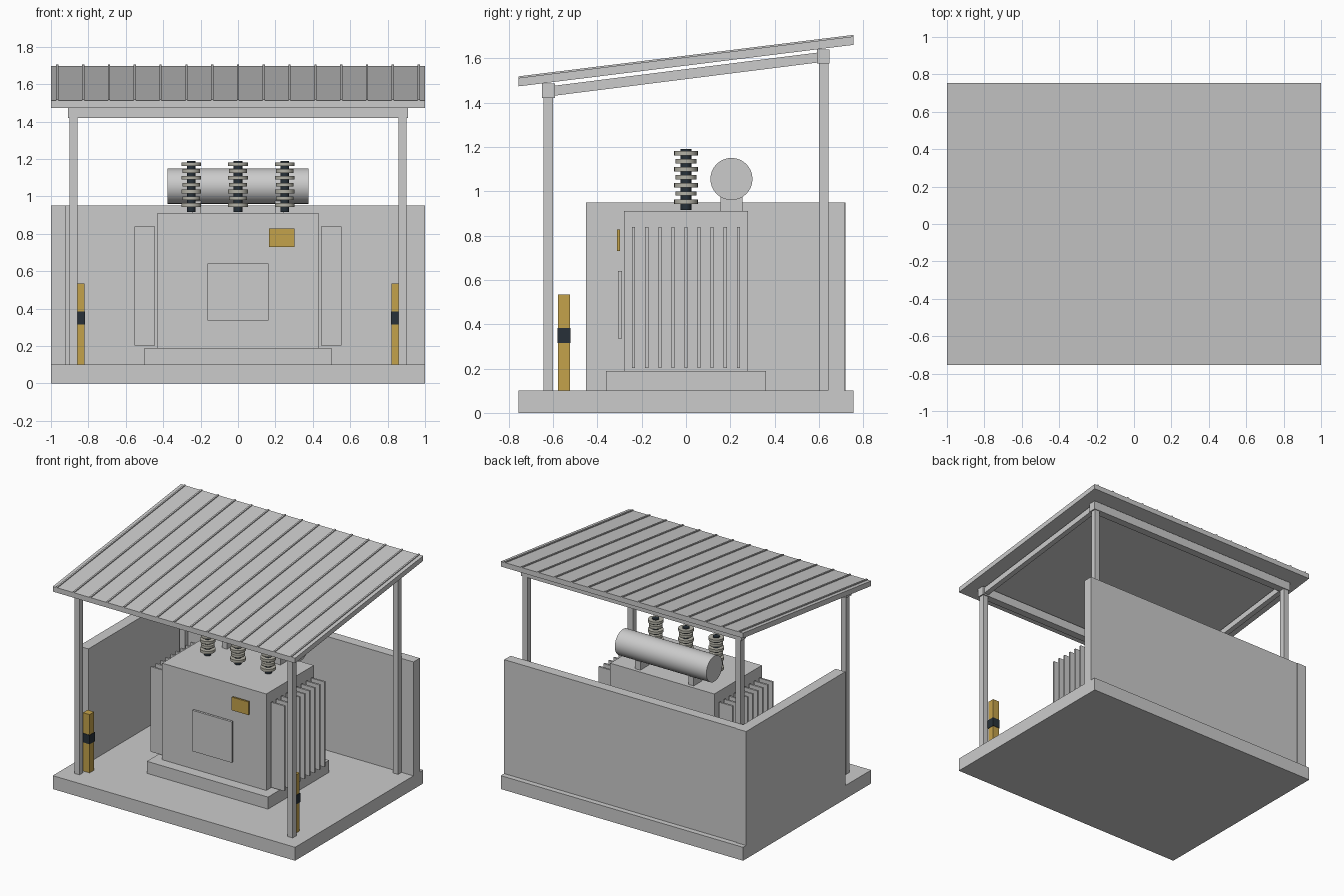
import bpy, math
from mathutils import Matrix

if "Cube" in bpy.data.objects:
    bpy.data.objects.remove(bpy.data.objects["Cube"])


def material(name, rgb):
    m = bpy.data.materials.new(name)
    m.diffuse_color = (*rgb, 1)
    m.use_nodes = True
    m.node_tree.nodes["Principled BSDF"].inputs["Base Color"].default_value = m.diffuse_color
    return m


GOLD = material("yellow_paint", (0.55, 0.36, 0.07))
DARK = material("dark_band", (0.02, 0.03, 0.04))
CERAMIC = material("ceramic", (0.45, 0.44, 0.38))


def prism(name, profile, x0, x1, mat=None):
    """Extrude a (y, z) profile from x0 to x1."""
    n = len(profile)
    verts = [(x, y, z) for x in (x0, x1) for y, z in profile]
    faces = [tuple(reversed(range(n))), tuple(range(n, 2 * n))]
    faces += [(i, (i + 1) % n, n + (i + 1) % n, n + i) for i in range(n)]
    me = bpy.data.meshes.new(name)
    me.from_pydata(verts, [], faces)
    if mat:
        me.materials.append(mat)
    ob = bpy.data.objects.new(name, me)
    bpy.context.collection.objects.link(ob)
    return ob


def box(name, x0, x1, y0, y1, z0, z1, mat=None):
    return prism(name, [(y0, z0), (y1, z0), (y1, z1), (y0, z1)], x0, x1, mat)


def cylinder(name, r, depth, loc, mat=None, axis='Z', sides=32):
    rot = (0, math.pi / 2, 0) if axis == 'X' else (0, 0, 0)
    bpy.ops.mesh.primitive_cylinder_add(vertices=sides, radius=r, depth=depth,
                                        location=loc, rotation=rot)
    ob = bpy.context.object
    ob.name = name
    if mat:
        ob.data.materials.append(mat)
    bpy.ops.object.shade_smooth_by_angle(angle=math.radians(40))
    return ob


# Ground slab and the two walls
box("base_slab", -1, 1, -0.755, 0.755, 0, 0.1)
box("back_wall", -1, 1, 0.64, 0.715, 0.1, 0.95)
box("left_wall", -1, -0.92, -0.45, 0.72, 0.1, 0.95)

# Shelter frame: posts, cross beams, sloping rafters
for sx, side in ((-1, "left"), (1, "right")):
    c = 0.88 * sx
    box(f"front_post_{side}", c - 0.021, c + 0.021, -0.642, -0.6, 0.1, 1.43)
    box(f"back_post_{side}", c - 0.021, c + 0.021, 0.6, 0.642, 0.1, 1.58)
    prism(f"rafter_{side}", [(-0.6, 1.43), (0.6, 1.581), (0.6, 1.626), (-0.6, 1.475)],
          c - 0.02, c + 0.02)
box("front_beam", -0.91, 0.91, -0.65, -0.592, 1.42, 1.485)
box("back_beam", -0.91, 0.91, 0.59, 0.648, 1.575, 1.64)

# Sloping roof with standing ribs
prism("roof_sheet", [(-0.755, 1.473), (0.755, 1.66), (0.755, 1.698), (-0.755, 1.511)], -1, 1)
for i in range(15):
    x = (i - 7) * 0.138
    prism(f"roof_rib_{i}", [(-0.755, 1.505), (0.755, 1.692), (0.755, 1.705), (-0.755, 1.518)],
          x - 0.006, x + 0.006)

# Transformer body
box("plinth", -0.5, 0.5, -0.36, 0.36, 0.1, 0.19)
box("tank", -0.43, 0.43, -0.28, 0.28, 0.19, 0.91)
box("access_panel", -0.163, 0.163, -0.306, -0.289, 0.335, 0.64)
box("rating_plate", 0.166, 0.303, -0.311, -0.297, 0.73, 0.828, GOLD)

# Cooling fins on both sides
for sx in (-1, 1):
    for i in range(9):
        y = (i - 4) * 0.059
        x0, x1 = sorted((0.443 * sx, 0.553 * sx))
        box("cooling_fin", x0, x1, y - 0.007, y + 0.007, 0.203, 0.838)

# Insulator bushings
for x in (-0.25, 0, 0.25):
    cylinder("bushing_core", 0.024, 0.275, (x, 0, 1.0525), DARK, sides=24)
    for i in range(7):
        cylinder("bushing_disc", 0.053 if i % 2 == 0 else 0.047, 0.02,
                 (x, 0, 0.953 + i * 0.0365), CERAMIC, sides=24)

# Oil conservator drum and its supports
cylinder("conservator_drum", 0.095, 0.755, (0, 0.205, 1.055), axis='X')
for x in (-0.22, 0.22):
    box("drum_support", x - 0.022, x + 0.022, 0.155, 0.255, 0.91, 0.99)

# Guard bollards with dark bands
for x in (-0.848, 0.848):
    box("bollard", x - 0.027, x + 0.027, -0.577, -0.523, 0.1, 0.535, GOLD)
    box("bollard_band", x - 0.03, x + 0.03, -0.58, -0.52, 0.315, 0.383, DARK)
